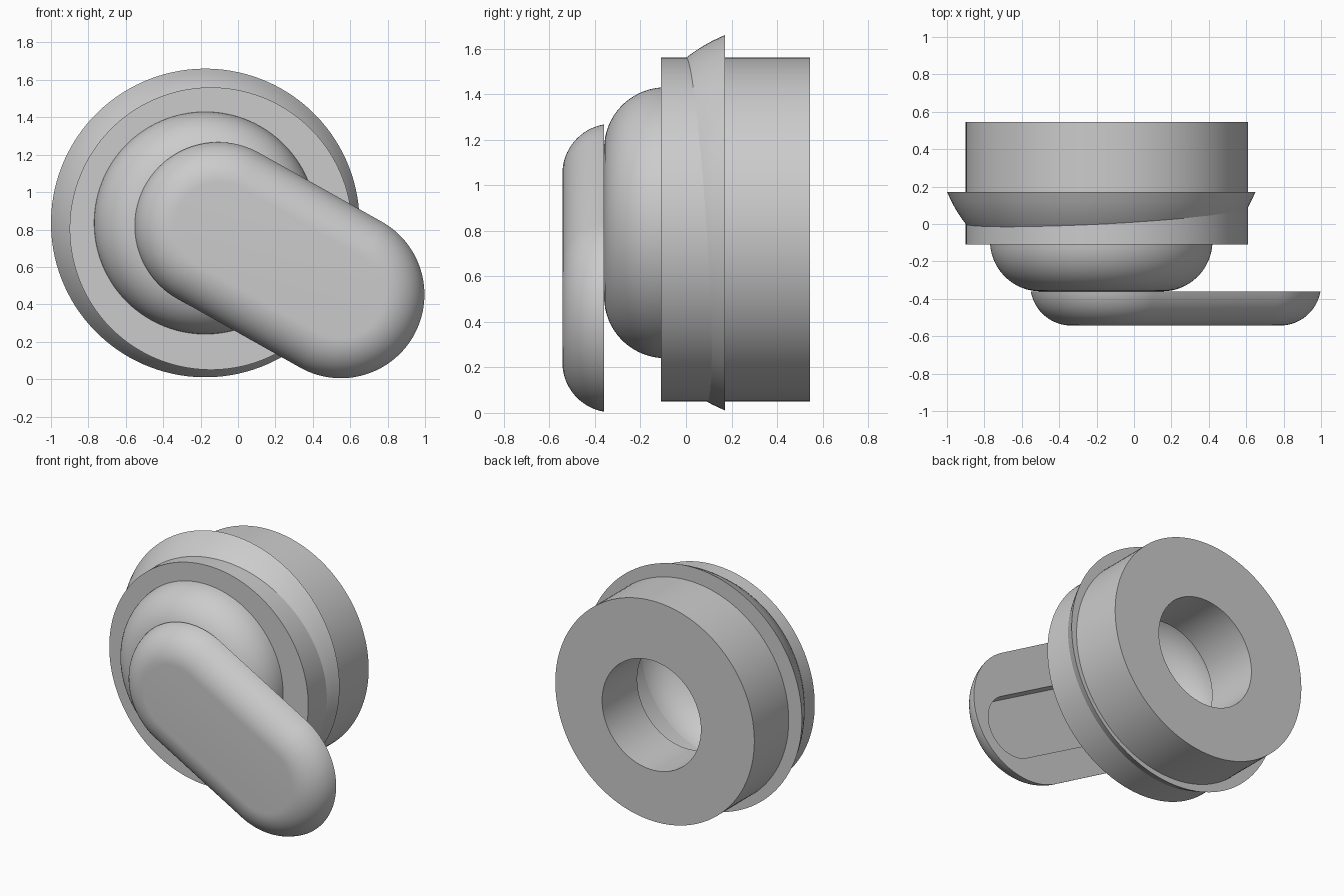
import bpy, bmesh, math

cube = bpy.data.objects.get("Cube")
if cube:
    bpy.data.objects.remove(cube, do_unlink=True)

SIDES = 128
grey = bpy.data.materials.new("plain_grey")
grey.use_nodes = True
grey.diffuse_color = (0.6, 0.6, 0.6, 1)
grey.node_tree.nodes["Principled BSDF"].inputs["Base Color"].default_value = (0.6, 0.6, 0.6, 1)


def ring(bm, start, end, r, y):
    """Circle, or stadium when start and end differ, in a plane facing the front."""
    lean = math.atan2(end[1] - start[1], end[0] - start[0])
    verts = []
    for i in range(SIDES):
        a = (i + 0.5) * math.tau / SIDES - math.pi / 2
        c = end if i < SIDES // 2 else start
        verts.append(bm.verts.new((c[0] + r * math.cos(a + lean), y,
                                   c[1] + r * math.sin(a + lean))))
    return verts


def loft(name, sections, closed=False, cap_first=False, cap_last=False):
    """Bridge a list of (start, end, radius, y) sections."""
    bm = bmesh.new()
    rings = [ring(bm, *s) for s in sections]
    pairs = list(zip(rings, rings[1:]))
    if closed:
        pairs.append((rings[-1], rings[0]))
    for a, b in pairs:
        for i in range(SIDES):
            j = (i + 1) % SIDES
            bm.faces.new((a[i], a[j], b[j], b[i]))
    if cap_first:
        bm.faces.new(rings[0])
    if cap_last:
        bm.faces.new(rings[-1])
    bmesh.ops.recalc_face_normals(bm, faces=bm.faces)
    mesh = bpy.data.meshes.new(name)
    bm.to_mesh(mesh)
    bm.free()
    mesh.materials.append(grey)
    obj = bpy.data.objects.new(name, mesh)
    bpy.context.collection.objects.link(obj)
    bpy.ops.object.select_all(action='DESELECT')
    obj.select_set(True)
    bpy.context.view_layer.objects.active = obj
    bpy.ops.object.shade_smooth_by_angle(angle=math.radians(30))
    return obj


def fillet(start, end, r, front, back, bend, steps=16):
    """Rounded front edge: from the flat front face back to the rim."""
    sweep = math.acos(1 - (back - front) / bend)
    return [(start, end, r - bend + bend * math.sin(sweep * i / steps),
             front + bend * (1 - math.cos(sweep * i / steps))) for i in range(steps + 1)]


body_c = (-0.145, 0.805)
hub_c = (-0.175, 0.835)
hole_c = (-0.12, 0.775)

# Main drum with an offset bore opening into a wide front cavity
loft("drum", [(c, c, r, y) for c, r, y in (
    (body_c, 0.755, -0.11), (body_c, 0.755, 0.545),
    (hole_c, 0.375, 0.545), (hole_c, 0.375, 0.165),
    (hub_c, 0.59, 0.165), (hub_c, 0.59, -0.11))], closed=True)

# Flared flange around the drum
flare = [(0.70, -0.03), (0.725, 0.0), (0.747, 0.03), (0.767, 0.06),
         (0.785, 0.09), (0.801, 0.12), (0.825, 0.172), (0.70, 0.172)]
loft("flange", [(hub_c, hub_c, r, y) for r, y in flare], closed=True)

# Hollow rounded hub on the front
loft("hub_dome", fillet(hub_c, hub_c, 0.595, -0.36, -0.11, 0.27), cap_first=True)

# Slanted lever with rounded front edge and a shallow slot in its back
top_c, low_c = (-0.105, 0.82), (0.55, 0.452)
slot_top, slot_low = (-0.08, 0.76), (0.67, 0.345)
lever = fillet(top_c, low_c, 0.45, -0.543, -0.36, 0.22)
lever += [(slot_top, slot_low, 0.21, -0.36), (slot_top, slot_low, 0.21, -0.45)]
loft("lever", lever, cap_first=True, cap_last=True)
